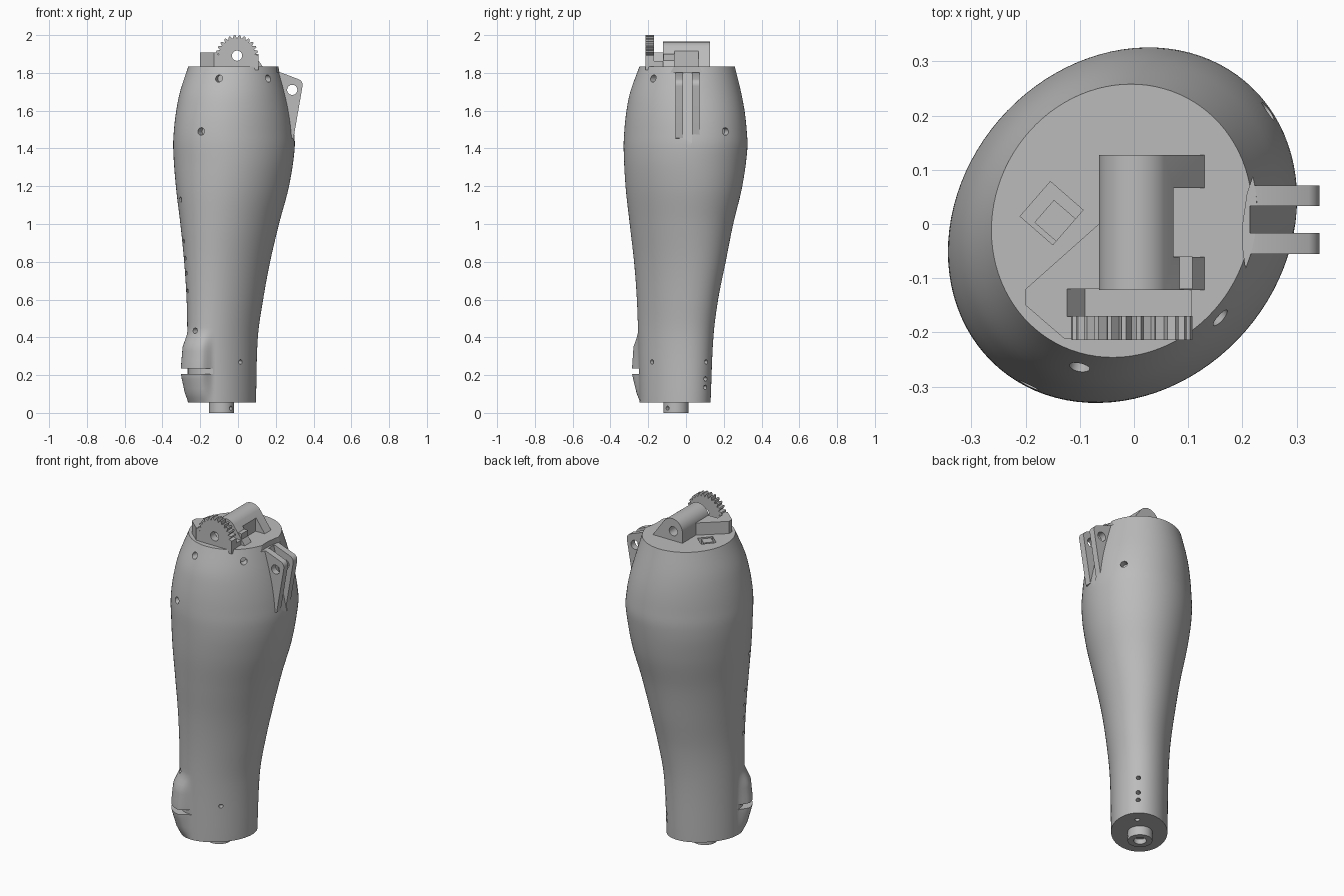
import bpy, bmesh, math
from math import sin, cos, pi, radians
from mathutils import Vector, Matrix

cube = bpy.data.objects.get("Cube")
if cube:
    bpy.data.objects.remove(cube)

grey = bpy.data.materials.new("plain grey")
grey.use_nodes = True
tone = (0.5, 0.5, 0.5, 1)
grey.diffuse_color = tone
grey.node_tree.nodes["Principled BSDF"].inputs["Base Color"].default_value = tone

DECK = 1.835      # height of the flat top
BASE = 0.055      # height of the flat underside
AXLE = 1.887      # height of the gear axle
SUNK = DECK - .02  # where deck parts start, just inside the body


def make(name, bm):
    bmesh.ops.recalc_face_normals(bm, faces=bm.faces)
    mesh = bpy.data.meshes.new(name)
    bm.to_mesh(mesh)
    bm.free()
    mesh.materials.append(grey)
    obj = bpy.data.objects.new(name, mesh)
    bpy.context.collection.objects.link(obj)
    return obj


def add_prism(bm, points, axis, low, high):
    """Extrude an outline along y (points are x, z) or along z (points are x, y)."""
    def place(p, d):
        return (p[0], d, p[1]) if axis == "y" else (p[0], p[1], d)
    rings = [[bm.verts.new(place(p, d)) for p in points] for d in (low, high)]
    for ring in rings:
        bm.faces.new(ring)
    for i in range(len(points)):
        j = (i + 1) % len(points)
        bm.faces.new((rings[0][i], rings[0][j], rings[1][j], rings[1][i]))


def prism(name, *args):
    bm = bmesh.new()
    add_prism(bm, *args)
    return make(name, bm)


def add_cylinder(bm, centre, direction, radius, depth, sides=24):
    turn = Vector(direction).to_track_quat("Z", "Y").to_matrix().to_4x4()
    bmesh.ops.create_cone(bm, cap_ends=True, segments=sides, radius1=radius, radius2=radius,
                          depth=depth, matrix=Matrix.Translation(centre) @ turn)


def add_box(bm, centre, size, angle=0):
    bmesh.ops.create_cube(bm, size=1, matrix=Matrix.Translation(centre)
                          @ Matrix.Rotation(angle, 4, "Z") @ Matrix.Diagonal((*size, 1)))


def cut(bm, *targets):
    """Subtract a temporary mesh from each target."""
    cutter = make("cutter", bm)
    for obj in targets:
        mod = obj.modifiers.new("cut", "BOOLEAN")
        mod.object, mod.operation, mod.solver = cutter, "DIFFERENCE", "EXACT"
        bpy.context.view_layer.objects.active = obj
        bpy.ops.object.modifier_apply(modifier=mod.name)
    bpy.data.objects.remove(cutter)


def arc(cx, cy, radius, start, end, steps):
    angles = [radians(start + (end - start) * i / steps) for i in range(steps + 1)]
    return [(cx + radius * cos(a), cy + radius * sin(a)) for a in angles]


# Body sections: height, left edge, right edge, front edge, back edge
SECTIONS = [
    (BASE, -.265, .095, -.245, .13), (.4, -.268, .105, -.253, .145),
    (.6, -.272, .133, -.26, .17), (.8, -.285, .17, -.275, .21),
    (1, -.305, .217, -.298, .25), (1.2, -.329, .27, -.32, .298),
    (1.4, -.343, .3, -.33, .325), (1.5, -.339, .295, -.326, .321),
    (1.6, -.327, .279, -.315, .31), (1.7, -.307, .255, -.295, .291),
    (DECK, -.263, .218, -.246, .258)]
# Diagonal stretch of the sections: height, amount
LEAN = [(BASE, .31), (.6, .31), (1.3, .15), (1.5, .15), (DECK, .07)]
# Heel bulge: height, thickness
BULGE = [(BASE, 0), (.1, .02), (.2, .043), (.24, .043), (.35, .032), (.43, 0), (DECK, 0)]


def blend(table, z, smooth=True):
    """Interpolate a table row at height z."""
    k = max(i for i in range(len(table) - 1) if table[i][0] <= z + 1e-6)
    a, b = table[k], table[k + 1]
    span = b[0] - a[0]
    t = (z - a[0]) / span
    before, after = table[max(k - 1, 0)], table[min(k + 2, len(table) - 1)]
    out = []
    for c in range(1, len(a)):
        if not smooth:
            out.append(a[c] + (b[c] - a[c]) * t)
            continue
        m0 = (b[c] - before[c]) / (b[0] - before[0]) * span
        m1 = (after[c] - a[c]) / (after[0] - a[0]) * span
        out.append((2*t**3 - 3*t*t + 1) * a[c] + (t**3 - 2*t*t + t) * m0
                   + (3*t*t - 2*t**3) * b[c] + (t**3 - t*t) * m1)
    return out


def ease(x):
    x = min(max(x, 0), 1)
    return x * x * (3 - 2 * x)


def skin(angle, z, bulge=1):
    """Point on the body surface."""
    left, right, front, back = blend(SECTIONS, z)
    lean = blend(LEAN, z)[0]
    away = abs((angle + radians(144) + pi) % (2 * pi) - pi)
    extra = bulge * blend(BULGE, z, False)[0] * ease((radians(40) - away) / radians(18))
    return Vector(((left + right) / 2 + ((right - left) / 2 + extra) * cos(angle),
                   (front + back) / 2 + ((back - front) / 2 + extra) * sin(angle + lean), z))


# Body loft
ROWS, SIDES = 72, 96
bm = bmesh.new()
rings = [[bm.verts.new(skin(2 * pi * s / SIDES, BASE + (DECK - BASE) * r / ROWS))
          for s in range(SIDES)] for r in range(ROWS + 1)]
for low, high in zip(rings, rings[1:]):
    for s in range(SIDES):
        n = (s + 1) % SIDES
        bm.faces.new((low[s], low[n], high[n], high[s]))
bm.faces.new(rings[0])
bm.faces.new(rings[-1])
body = make("body_shell", bm)

# Screw holes and underside hole
HOLES = [(-107, 1.77, .019), (-45, 1.77, .019), (-123, 1.49, .02), (32, 1.49, .02),
         (-58, .27, .012), (39, .27, .012), (39, .18, .012), (39, .135, .012),
         (-141, .435, .015), (-160, 1.13, .014)]
HOLES += [(-165, z, .011) for z in (.91, .82, .74, .645)]
bm = bmesh.new()
for degrees, z, radius in HOLES:
    a = radians(degrees)
    add_cylinder(bm, skin(a, z), (cos(a), sin(a), 0), radius, 0.08, 16)
add_cylinder(bm, (.01, .04, BASE), (0, 0, 1), .014, .06, 16)

# Slot through the heel bulge, down to the plain body surface
inner = [skin(radians(a), .22, 0).xy * .995 for a in range(-106, -186, -4)]
add_prism(bm, inner + [(-.4, -.05), (-.4, -.4), (-.1, -.4)], "z", .206, .234)

# Deck socket and pocket under the axle
add_box(bm, (-.152, .02, DECK), (.08, .085, .1), radians(-41))
add_box(bm, (.083, .003, DECK), (.025, .126, .16))
cut(bm, body)

# Curved bracket recess at the deck edge, then the sloping groove between the prongs
bm = bmesh.new()
add_prism(bm, [(.225, .105), (.209, .055), (.201, 0), (.201, -.045), (.207, -.09),
               (.3, -.09), (.3, .105)], "z", 1.803, 1.9)
cut(bm, body)
bm = bmesh.new()
add_prism(bm, [(.205, 1.84), (.3, 1.43), (.4, 1.43), (.4, 1.84)], "y", -.017, .033)
cut(bm, body)

# Connector inside the deck socket
bm = bmesh.new()
add_box(bm, (-.143, .004, DECK - .03), (.06, .055, .045), radians(-41))
make("socket_connector", bm)

# Peg under the body
bm = bmesh.new()
add_cylinder(bm, (-.087, -.053, .04), (0, 0, 1), .067, .08, 48)
peg = make("base_peg", bm)
bm = bmesh.new()
add_cylinder(bm, (-.087, -.053, 0), (0, 0, 1), .035, .06)
add_cylinder(bm, (-.035, -.1, .025), (1, -1, 0), .011, .05, 16)
cut(bm, peg)

# Axle housing: round top, sloping right side with a window
outline = [(-.065, SUNK), (.13, SUNK), (.13, DECK)]
outline += arc(.003, AXLE + .01, .068, 40, 180, 20)
housing = prism("axle_housing", outline, "y", -.122, .127)
bm = bmesh.new()
add_box(bm, (.115, .003, AXLE - .012), (.09, .127, .08))
cut(bm, housing)
prism("housing_shoulder", [(.05, SUNK), (.108, SUNK), (.108, 1.9), (.05, 1.9)],
      "y", -.12, -.06)

# Angled block beside the gear
prism("gear_block", [(-.065, 0), (-.2, -.12), (-.2, -.15), (-.128, -.212), (-.105, -.212),
      (-.105, -.171), (-.124, -.171), (-.124, -.12), (-.06, -.12), (-.06, 0)],
      "z", SUNK, 1.908)

# Carrier behind the gear, ramped up to the block
prism("gear_carrier", [(-.125, SUNK), (.106, SUNK), (.106, 1.863), (-.09, 1.863),
      (-.124, 1.907)], "y", -.171, -.12)

# Sector gear, teeth on the upper half
outline = [(-.108, SUNK), (.108, SUNK), (.108, AXLE + .005)]
TEETH = 26
for i in range(1, TEETH // 2):
    for part, radius in ((-.5, .096), (-.15, .113), (.15, .113), (.5, .096)):
        a = 2 * pi * (i + part) / TEETH
        outline.append((-.005 + radius * cos(a), AXLE + radius * sin(a)))
outline.append((-.108, AXLE + .005))
gear = prism("sector_gear", outline, "y", -.214, -.17)

# Axle bore through gear and housing
bm = bmesh.new()
add_cylinder(bm, (-.005, 0, AXLE + .004), (0, 1, 0), .027, 1, 32)
cut(bm, housing, gear)

# Two drilled bracket prongs
prongs = []
for name, y in (("front_prong", -.036), ("back_prong", .052)):
    outline = [(.2, 1.803), (.2, 1.5), (.27, 1.45), (.294, 1.455)]
    outline += arc(.308, 1.735, .034, -10, 65, 8) + [(.225, 1.803)]
    prongs.append(prism(name, outline, "y", y - .019, y + .019))
bm = bmesh.new()
add_cylinder(bm, (.287, 0, 1.71), (0, 1, 0), .027, 1, 32)
cut(bm, *prongs)

# Smooth shading with sharp edges kept
for obj in [body, peg, housing, gear, *prongs]:
    bpy.ops.object.select_all(action="DESELECT")
    obj.select_set(True)
    bpy.context.view_layer.objects.active = obj
    bpy.ops.object.shade_smooth_by_angle(angle=radians(30))
